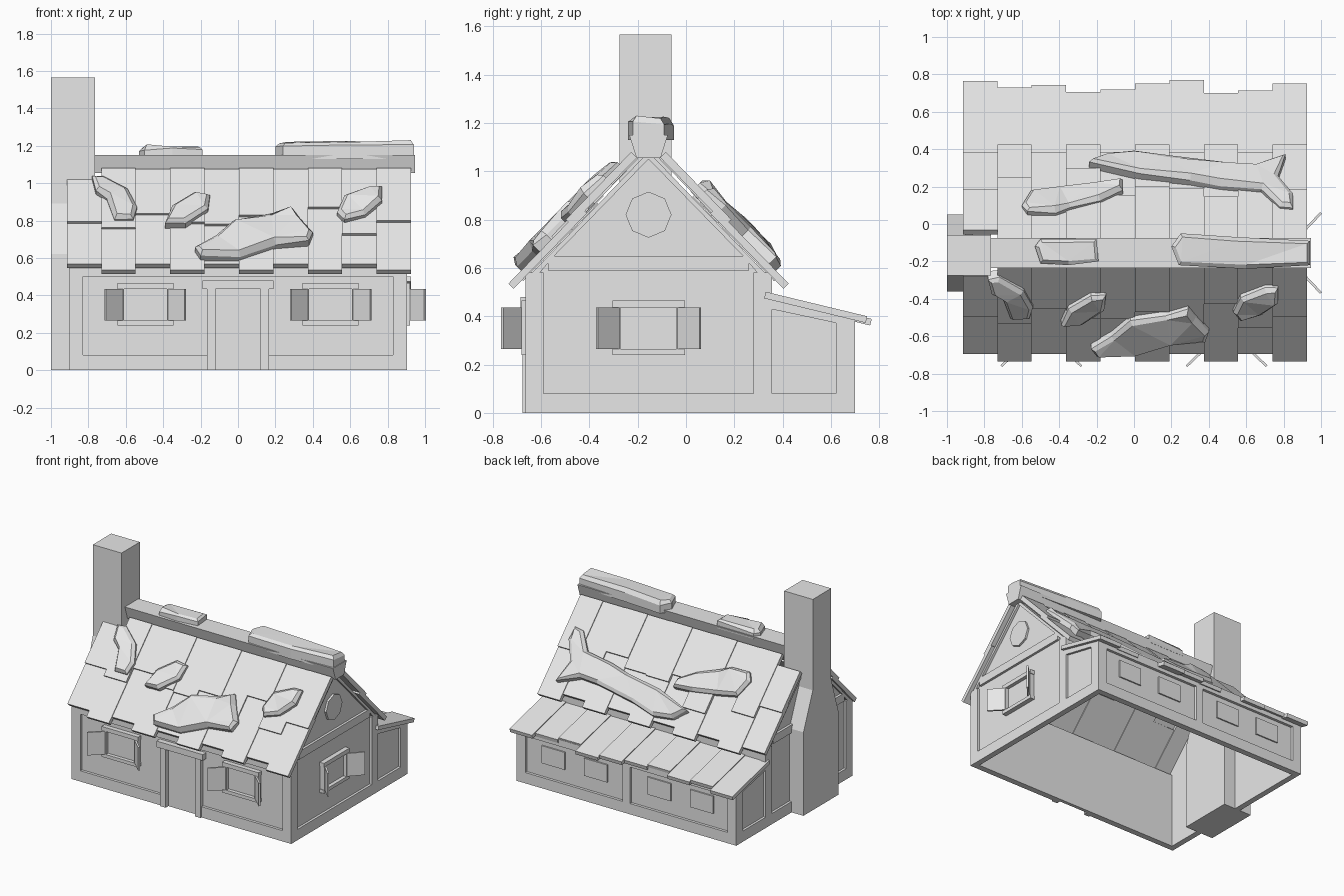
import bpy, bmesh, random
from math import sin, cos, pi
from mathutils import Matrix, Vector

random.seed(4)
if "Cube" in bpy.data.objects:
    bpy.data.objects.remove(bpy.data.objects["Cube"])

grey = bpy.data.materials.new("plain grey")
grey.use_nodes = True
grey.diffuse_color = (0.8, 0.8, 0.8, 1)
grey.node_tree.nodes["Principled BSDF"].inputs["Base Color"].default_value = (0.8, 0.8, 0.8, 1)

X, Y, Z = Vector((1, 0, 0)), Vector((0, 1, 0)), Vector((0, 0, 1))
RIDGE = -0.155


def frame(u, v, n, origin=(0, 0, 0)):
    """Matrix whose local axes are u, v, n."""
    return Matrix.Translation(origin) @ Matrix((u, v, n)).transposed().to_4x4()


def rect(u0, u1, v0, v1):
    return [(u0, v0), (u1, v0), (u1, v1), (u0, v1)]


def add_prism(bm, pts, lo, hi):
    base = bm.faces.new([bm.verts.new((u, v, lo)) for u, v in pts])
    new = bmesh.ops.extrude_face_region(bm, geom=[base])["geom"]
    bmesh.ops.translate(bm, vec=(0, 0, hi - lo),
                        verts=[g for g in new if isinstance(g, bmesh.types.BMVert)])
    return [g for g in new if isinstance(g, bmesh.types.BMFace)][0]


def finish(name, bm, matrix, mirror=False):
    bm.transform(matrix)
    bmesh.ops.recalc_face_normals(bm, faces=bm.faces[:])
    mesh = bpy.data.meshes.new(name)
    bm.to_mesh(mesh)
    bm.free()
    mesh.materials.append(grey)
    ob = bpy.data.objects.new(name, mesh)
    bpy.context.collection.objects.link(ob)
    if mirror:
        ob.modifiers.new("Mirror", 'MIRROR')
    return ob


def part(name, prisms, matrix, mirror=False):
    bm = bmesh.new()
    for pts, lo, hi in prisms:
        add_prism(bm, pts, lo, hi)
    return finish(name, bm, matrix, mirror)


SIDE = frame(Y, Z, X)
FRONT = frame(X, Z, -Y)
BACK = frame(X, Z, Y)

# Gable walls with raised timbers, mirrored left to right
part("gable_wall", [([(-.665, 0), (.355, 0), (.355, .55), (RIDGE, 1.08), (-.665, .55)], .86, .885)],
     SIDE, True)
timbers = [rect(-.665, -.59, 0, .58), rect(.28, .355, 0, .58),
           rect(-.6, .29, 0, .08), rect(-.57, .26, .59, .65)]
for s in (-1, 1):
    timbers.append([(RIDGE + s * .51, .55), (RIDGE, 1.08), (RIDGE, 1.05),
                    (RIDGE + s * .39, .65), (RIDGE + s * .45, .58)])
part("gable_timbers", [(t, .88, .903) for t in timbers], SIDE, True)

# Front wall, timbers and door surround
part("front_wall", [(rect(-.89, .89, 0, .56), .62, .645)], FRONT)
part("front_timbers", [(rect(.83, .903, 0, .56), .64, .665),
                       (rect(.16, .84, 0, .08), .64, .665),
                       (rect(0, .84, .5, .56), .64, .665)], FRONT, True)
part("door_posts", [(rect(.12, .165, 0, .44), .64, .677)], FRONT, True)
part("door_lintel", [(rect(-.19, .19, .435, .48), .64, .685)], FRONT)

# Lean-to walls, timbers and small windows
part("main_back_wall", [(rect(-.89, .89, .42, .56), .33, .35)], BACK)
part("lean_to_back_wall", [(rect(-.89, .89, 0, .4), .655, .68)], BACK)
part("lean_to_back_timbers", [(t, .675, .7) for t in (
    rect(.83, .903, 0, .4), rect(0, .84, 0, .08), rect(0, .84, .35, .4), rect(0, .03, 0, .4))],
    BACK, True)
part("lean_to_windows", [(rect(c - .095, c + .095, .18, .31), .67, .69) for c in (.26, .61)],
     BACK, True)
part("lean_to_side_wall", [([(.34, 0), (.69, 0), (.69, .39), (.34, .47)], .86, .885)], SIDE, True)
part("lean_to_side_timbers", [(t, .88, .903) for t in (
    rect(.62, .7, 0, .4), rect(.35, .63, 0, .08),
    [(.35, .43), (.63, .37), (.63, .41), (.35, .475)])], SIDE, True)


# Shuttered windows
def window(name, u, n, origin):
    bars = [rect(-.15, .15, .435, .465), rect(-.15, .15, .24, .265)]
    bars += [rect(s * .13 - .015, s * .13 + .015, .25, .45) for s in (-1, 1)]
    part(name + "_frame", [(b, 0, .035) for b in bars], frame(u, Z, n, origin))
    part(name + "_pane", [(rect(-.12, .12, .26, .44), 0, .008)], frame(u, Z, n, origin))
    part(name + "_shutters", [([(s * .115, .03), (s * .21, .12), (s * .218, .11), (s * .125, .02)],
                               .265, .435) for s in (-1, 1)], frame(u, n, Z, origin))


window("front_right_window", X, -Y, (-.495, -.645, 0))
window("front_left_window", X, -Y, (.495, -.645, 0))
window("side_window", Y, X, (.885, RIDGE, 0))
octagon = [(RIDGE + .095 * sin(i * pi / 4), .82 + .095 * cos(i * pi / 4)) for i in range(8)]
part("gable_round_window", [(octagon, .88, .9)], SIDE)

# Chimney with a wide tapered base
chimney = [(-.36, 0), (.05, 0), (.05, .62), (-.06, .89), (-.06, 1.565),
           (-.275, 1.565), (-.275, .89), (-.36, .62)]
part("chimney", [(chimney, -1, -.765)], SIDE)


# Roof frames: local axes run across, down the slope and out of the roof
def slope(side, angle, origin):
    return frame(X, Vector((0, side * cos(angle), -sin(angle))),
                 Vector((0, side * sin(angle), cos(angle))), origin)


front_roof = slope(-1, .8, (0, RIDGE, 1.08))
back_roof = slope(1, .8, (0, RIDGE, 1.08))
lean_roof = slope(1, .237, (0, .322, .468))

# Roof planks, two overlapping rows in ten columns
WIDTH = .184
breaks = [.44, .49, .38, .45, .46, .4, .6, .34, .53, .44]
lean_ends = [.765, .73, .745, .705, .72, .75, .77, .7, .715, .75]


def planks(name, matrix, row_breaks):
    prisms = []
    for i, split in enumerate(row_breaks):
        x = -.915 + i * WIDTH
        lift = .006 * (i % 2)
        end = .745 + .05 * (i % 2)
        top = .13 if i == 0 else .05
        prisms.append((rect(x, x + WIDTH, split - .08, end), lift, lift + .03))
        prisms.append((rect(x, x + WIDTH, top, split), lift + .012, lift + .045))
    part(name, prisms, matrix)


planks("front_roof_planks", front_roof, breaks)
planks("back_roof_planks", back_roof, breaks[::-1])
part("lean_to_roof_planks",
     [(rect(-.915 + i * WIDTH, -.915 + (i + 1) * WIDTH, 0, (end - .33) / cos(.237)),
       .006 * (i % 2), .028 + .006 * (i % 2)) for i, end in enumerate(lean_ends)], lean_roof)
part("ridge_cap", [([(-.205, 1.055), (-.105, 1.055), (-.075, 1.15), (-.235, 1.15)], -.77, .945)], SIDE)


# Snow patches: faceted slabs from outlines in hundredths
def snow(name, outline, matrix, lo, hi):
    bm = bmesh.new()
    top = add_prism(bm, [(u / 100, v / 100) for u, v in outline], lo, hi)
    bmesh.ops.recalc_face_normals(bm, faces=bm.faces[:])
    bmesh.ops.inset_region(bm, faces=[top], thickness=.022, depth=.022, use_even_offset=False)
    for v in bm.verts:
        if v.co.z > lo + .01:
            v.co.z += random.uniform(-.012, .008)
    bmesh.ops.triangulate(bm, faces=[f for f in bm.faces if len(f.verts) > 4])
    finish(name, bm, matrix)


front_patches = [
    [(-78, 13), (-72, 12), (-59, 22), (-54, 35), (-56, 44), (-66, 44), (-70, 29), (-76, 24)],
    [(-39, 48), (-35, 35), (-23, 25), (-15, 26), (-16, 37), (-28, 48)],
    [(-23, 66), (-12, 57), (-2, 45), (17, 41), (29, 36), (33, 43), (40, 54), (38, 61),
     (20, 63), (1, 72), (-20, 72)],
    [(53, 39), (57, 27), (70, 20), (77, 20), (77, 31), (68, 41), (57, 45)]]
back_patches = [
    [(-24, 62), (-15, 70), (0, 72), (19, 67), (50, 62), (65, 61), (81, 68), (77, 52), (85, 38),
     (85, 28), (78, 29), (68, 42), (46, 45), (30, 49), (3, 53)],
    [(-60, 30), (-55, 42), (-40, 45), (-21, 48), (-6, 49), (-6, 42), (-18, 34), (-34, 28),
     (-42, 24), (-57, 24)]]
for i, outline in enumerate(front_patches):
    snow(f"front_snow_{i + 1}", outline, front_roof, .01, .07)
for i, outline in enumerate(back_patches):
    snow(f"back_snow_{i + 1}", outline, back_roof, .01, .07)
flat = frame(X, Y, Z)
snow("ridge_snow_left", [(20, -12), (25, -5), (55, -7), (94, -9), (94, -22), (60, -24), (24, -22)],
     flat, 1.13, 1.2)
snow("ridge_snow_right", [(-53, -12), (-50, -8), (-20, -8), (-19, -20), (-35, -22), (-50, -21)],
     flat, 1.13, 1.18)
